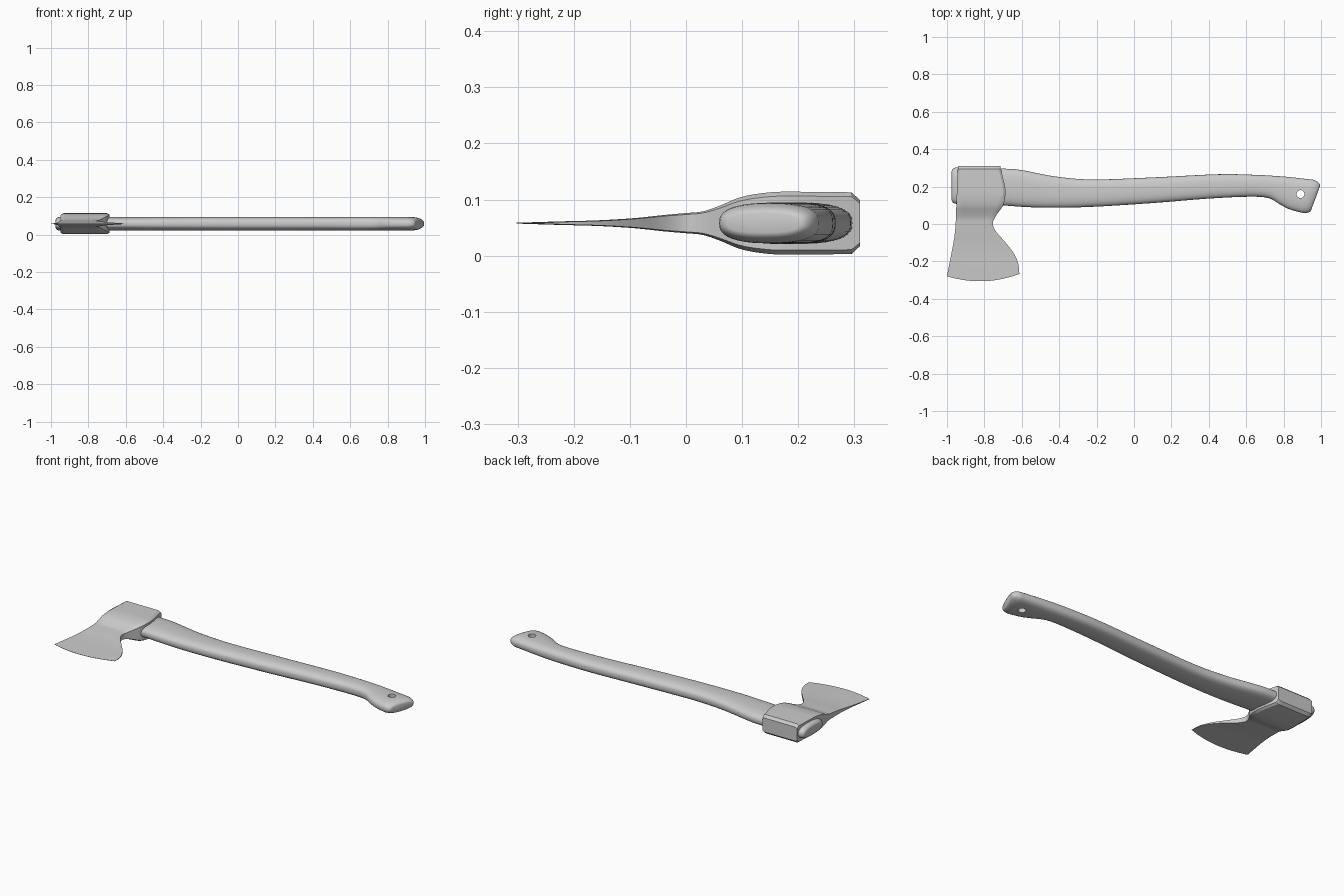
import bpy, bmesh, math
from mathutils import Vector

if "Cube" in bpy.data.objects:
    bpy.data.objects.remove(bpy.data.objects["Cube"])

ZC = 0.058  # mid-plane height of the axe
grey = bpy.data.materials.new("plain grey")
grey.diffuse_color = (0.6, 0.6, 0.6, 1)
grey.use_nodes = True
grey.node_tree.nodes["Principled BSDF"].inputs["Base Color"].default_value = grey.diffuse_color


def smooth_rows(rows, steps):
    """Catmull-Rom interpolation through rows of numbers."""
    pts = [Vector(r) for r in rows]
    out = []
    for i in range(len(pts) - 1):
        p0, p1, p2, p3 = pts[max(i - 1, 0)], pts[i], pts[i + 1], pts[min(i + 2, len(pts) - 1)]
        for s in range(steps):
            t = s / steps
            out.append(0.5 * (2 * p1 + (p2 - p0) * t + (2 * p0 - 5 * p1 + 4 * p2 - p3) * t * t
                              + (3 * p1 - p0 - 3 * p2 + p3) * t ** 3))
    return out + [pts[-1]]


def loft(name, rings, angle):
    """Skin closed rings into a capped solid."""
    bm = bmesh.new()
    loops = [[bm.verts.new(p) for p in r] for r in rings]
    n = len(loops[0])
    for a, b in zip(loops, loops[1:]):
        for i in range(n):
            j = (i + 1) % n
            bm.faces.new((a[i], a[j], b[j], b[i]))
    bm.faces.new(loops[0])
    bm.faces.new(loops[-1])
    bmesh.ops.recalc_face_normals(bm, faces=bm.faces)
    me = bpy.data.meshes.new(name)
    bm.to_mesh(me)
    bm.free()
    ob = bpy.data.objects.new(name, me)
    bpy.context.collection.objects.link(ob)
    me.materials.append(grey)
    bpy.ops.object.select_all(action='DESELECT')
    bpy.context.view_layer.objects.active = ob
    ob.select_set(True)
    bpy.ops.object.shade_smooth_by_angle(angle=math.radians(angle))
    return ob


# Handle: each row is top x, top y, bottom x, bottom y, half thickness
spine = [
    (-0.95, 0.302, -0.95, 0.108, 0.037), (-0.70, 0.296, -0.70, 0.099, 0.037),
    (-0.60, 0.288, -0.60, 0.092, 0.037), (-0.42, 0.254, -0.45, 0.087, 0.037),
    (-0.22, 0.238, -0.22, 0.092, 0.037), (0.10, 0.249, 0.10, 0.112, 0.037),
    (0.45, 0.266, 0.40, 0.136, 0.036), (0.64, 0.263, 0.62, 0.146, 0.036),
    (0.74, 0.258, 0.72, 0.138, 0.036), (0.83, 0.251, 0.78, 0.105, 0.036),
    (0.91, 0.242, 0.83, 0.079, 0.036), (0.955, 0.237, 0.89, 0.062, 0.036)]
rows = smooth_rows(spine, 5)


def section(tx, ty, bx, by, half, n=40):
    """Rounded oval spanning from the top point to the bottom point."""
    top, bot = Vector((tx, ty, ZC)), Vector((bx, by, ZC))
    mid, arm = (top + bot) / 2, (top - bot) / 2
    ring = []
    for i in range(n):
        a = 2 * math.pi * i / n
        c, s = math.cos(a), math.sin(a)
        ring.append(mid + arm * math.copysign(abs(c) ** 0.8, c)
                    + Vector((0, 0, half * math.copysign(abs(s) ** 0.75, s))))
    return ring


def end_cap(row, dx, dy, inset):
    """Rounded end: shrinking sections pushed outward."""
    tx, ty, bx, by, h = row
    d = Vector((tx - bx, ty - by)).normalized() * inset
    rings = []
    for k in range(1, 7):
        a = k / 6 * math.pi / 2
        s, q = math.sin(a), 1 - math.cos(a)
        rings.append(section(tx + dx * s - d.x * q, ty + dy * s - d.y * q,
                             bx + dx * s + d.x * q, by + dy * s + d.y * q, h - inset * 0.8 * q))
    return rings


rings = end_cap(rows[0], -0.025, 0, 0.022)[::-1]
rings += [section(*r) for r in rows]
rings += end_cap(rows[-1], 0.048, -0.012, 0.024)
handle = loft("handle", rings, 40)

# Hanging hole through the grip
bpy.ops.mesh.primitive_cylinder_add(vertices=32, radius=0.021, depth=0.3, location=(0.89, 0.16, ZC))
cutter = bpy.context.object
cutter.data.materials.append(grey)
mod = handle.modifiers.new("hole", 'BOOLEAN')
mod.operation, mod.solver, mod.object = 'DIFFERENCE', 'EXACT', cutter
bpy.ops.object.select_all(action='DESELECT')
bpy.context.view_layer.objects.active = handle
handle.select_set(True)
bpy.ops.object.modifier_apply(modifier="hole")
bpy.data.objects.remove(cutter)
bpy.ops.object.shade_smooth_by_angle(angle=math.radians(40))

# Axe head: each row is y, left x, right x, half thickness, forward bow
head = [
    (0.295, -0.942, -0.712, 0.055, 0), (0.20, -0.946, -0.690, 0.056, 0),
    (0.15, -0.948, -0.688, 0.055, 0), (0.10, -0.950, -0.700, 0.047, 0),
    (0.06, -0.951, -0.727, 0.031, 0), (0.03, -0.952, -0.746, 0.021, 0),
    (0.0, -0.954, -0.755, 0.018, 0), (-0.04, -0.957, -0.738, 0.0145, 0),
    (-0.09, -0.964, -0.695, 0.009, 0.002), (-0.15, -0.975, -0.648, 0.005, 0.008),
    (-0.21, -0.987, -0.620, 0.003, 0.02), (-0.273, -1.0, -0.613, 0.0006, 0.033)]
hrows = [Vector((0.310, -0.940, -0.715, 0.041, 0))] + smooth_rows(head, 4)
# columns across the head with a slim edge chamfer on both sides
cols = [(0, 0.86), (0.05, 1)] + [(0.05 + 0.9 * i / 10, 1) for i in range(1, 10)] + [(0.95, 1), (1, 0.86)]
rings = []
for y, xl, xr, half, bow in hrows:
    tilt = -0.006 * bow / 0.033
    upper = [Vector((xl + (xr - xl) * u, y - bow * 4 * u * (1 - u) + tilt * (1 - 2 * u), half * k))
             for u, k in cols]
    lower = [Vector((p.x, p.y, -p.z)) for p in reversed(upper)]
    rings.append([p + Vector((0, 0, ZC)) for p in upper + lower])
loft("axe_head", rings, 30)
